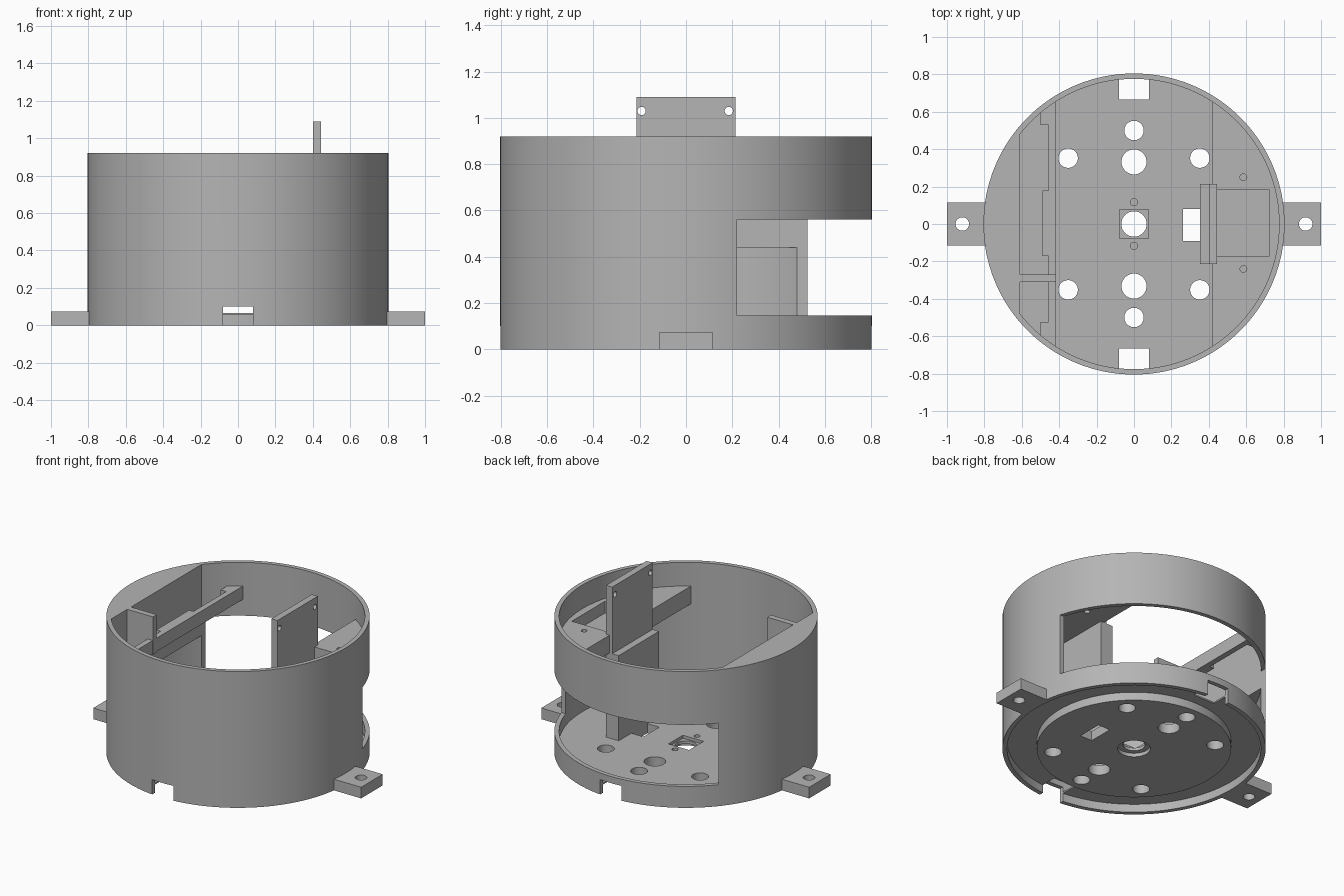
import bpy, bmesh, math
from mathutils import Matrix

if "Cube" in bpy.data.objects:
    bpy.data.objects.remove(bpy.data.objects["Cube"], do_unlink=True)

grey = bpy.data.materials.new("plain_grey")
grey.use_nodes = True
grey.diffuse_color = (0.46, 0.46, 0.46, 1)
grey.node_tree.nodes["Principled BSDF"].inputs["Base Color"].default_value = grey.diffuse_color

OUTER, INNER, TOP = 0.805, 0.776, 0.92
FLOOR, SHELF = 0.065, 0.76


def add(name, bm):
    mesh = bpy.data.meshes.new(name)
    bm.to_mesh(mesh)
    bm.free()
    mesh.materials.append(grey)
    ob = bpy.data.objects.new(name, mesh)
    bpy.context.collection.objects.link(ob)
    return ob


def box(name, x0, x1, y0, y1, z0, z1):
    bm = bmesh.new()
    bmesh.ops.create_cube(bm, size=1)
    bmesh.ops.scale(bm, vec=(x1 - x0, y1 - y0, z1 - z0), verts=bm.verts)
    bmesh.ops.translate(bm, vec=((x0 + x1) / 2, (y0 + y1) / 2, (z0 + z1) / 2), verts=bm.verts)
    return add(name, bm)


def cyl(name, x, y, z0, z1, r, sides=32):
    bm = bmesh.new()
    bmesh.ops.create_cone(bm, cap_ends=True, segments=sides, radius1=r, radius2=r, depth=z1 - z0)
    bmesh.ops.translate(bm, vec=(x, y, (z0 + z1) / 2), verts=bm.verts)
    return add(name, bm)


def combine(ob, others, operation="DIFFERENCE"):
    """Apply a boolean with each helper in turn, then drop the helper."""
    bpy.context.view_layer.objects.active = ob
    for other in others:
        other.hide_render = True
        mod = ob.modifiers.new("cut", "BOOLEAN")
        mod.operation, mod.solver, mod.object = operation, "EXACT", other
        bpy.ops.object.modifier_apply(modifier=mod.name)
        bpy.data.objects.remove(other, do_unlink=True)
    return ob


def notches():
    return [box("notch", -0.08, 0.08, min(s * 0.665, s), max(s * 0.665, s), -0.1, 0.1) for s in (-1, 1)]


# Round housing with a solid flat-faced segment on one side
cavity = cyl("cavity", 0, 0, -0.1, 1.1, INNER, 128)
combine(cavity, [box("segment", -1, -0.61, -1, 1, 0.44, 1.2)])
housing = cyl("housing", 0, 0, 0, TOP, OUTER, 128)
combine(housing, [cavity, box("window", -0.61, 1, 0.22, 1, 0.145, 0.56)] + notches())

# Floor: thin plate above a smaller thick disc
floor = cyl("floor", 0, 0, 0.055, FLOOR, INNER + 0.004, 128)
combine(floor, [cyl("disc", 0, 0, 0, 0.06, 0.595, 96)], "UNION")
holes = [cyl("hole", 0, 0, -0.1, 0.2, 0.068), cyl("counterbore", 0, 0, -0.1, 0.025, 0.1),
         box("pocket", -0.077, 0.077, -0.077, 0.077, 0.045, 0.2),
         box("slot", 0.262, 0.352, -0.09, 0.08, -0.1, 0.2)]
for s in (-1, 1):
    holes += [cyl("hole", 0, s * 0.5, -0.1, 0.2, 0.052),
              cyl("hole", 0, s * 0.332, -0.1, 0.2, 0.067),
              cyl("pit", 0, s * 0.117, 0.03, 0.2, 0.019)]
    holes += [cyl("hole", t * 0.352, s * 0.352, -0.1, 0.2, 0.052) for t in (-1, 1)]
combine(floor, holes + notches())

# Mounting tabs on both sides
tabs = []
for side, s in (("left", 1), ("right", -1)):
    tab = box(side + "_tab", min(s * 0.785, s), max(s * 0.785, s), -0.115, 0.115, 0, 0.075)
    tabs.append(combine(tab, [cyl("hole", s * 0.918, 0, -0.1, 0.2, 0.036),
                              cyl("inside", 0, 0, -0.1, 0.2, INNER + 0.004, 128)]))

# Side shelf with a shallow pocket and two screw holes
shelf = cyl("shelf", 0, 0, 0.64, SHELF, INNER + 0.004, 128)
combine(shelf, [box("keep", 0.42, 1, -1, 1, 0, 1)], "INTERSECT")
combine(shelf, [box("pocket", 0.43, 0.725, -0.17, 0.182, 0.68, 1)]
        + [cyl("hole", 0.585, y, 0.5, 1, 0.018) for y in (-0.24, 0.25)])

# Upright plate with two holes, and its thicker foot
plate = box("upright_plate", 0.4, 0.445, -0.215, 0.215, FLOOR - 0.005, 1.09)
pins = [cyl("hole", 0, 0, -0.2, 0.2, 0.018) for _ in range(2)]
for pin, y in zip(pins, (-0.192, 0.185)):
    pin.data.transform(Matrix.Translation((0.42, y, 1.03)) @ Matrix.Rotation(math.pi / 2, 4, "Y"))
combine(plate, pins)
foot = box("plate_foot", 0.352, 0.402, -0.215, 0.215, FLOOR - 0.005, 0.64)

# Cross rail with hooked ends and a small inner ledge
rail = cyl("rail", 0, 0, 0.67, SHELF, INNER + 0.004, 128)
combine(rail, [box("keep", -0.5, -0.42, -1, 1, 0, 1)], "INTERSECT")
combine(rail, [box("gap", -0.6, -0.458, y0, y1, 0, 1) for y0, y1 in ((-0.525, -0.17), (0.178, 0.53))])
combine(rail, [box("trim", -0.6, -0.49, -0.3, 0.3, 0, 1)])

# Divider between the flat wall and the rail
divider = box("divider", -0.615, -0.418, -0.31, -0.27, 0.665, TOP)

for ob in [housing, floor, shelf, plate, foot, rail, divider] + tabs:
    bpy.ops.object.select_all(action="DESELECT")
    ob.select_set(True)
    bpy.context.view_layer.objects.active = ob
    bpy.ops.object.shade_smooth_by_angle(angle=math.radians(30))
